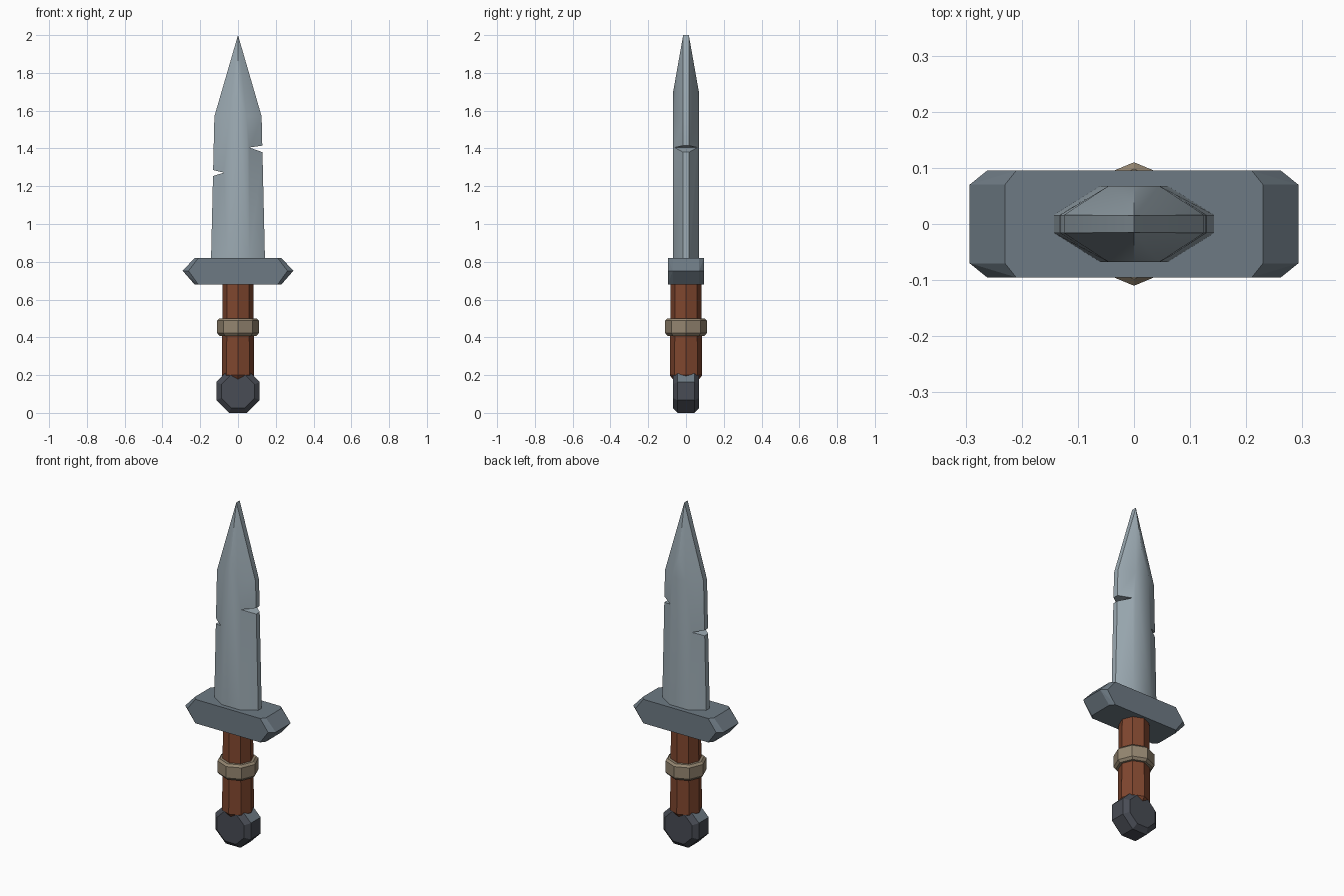
import bpy, bmesh, math

if "Cube" in bpy.data.objects:
    bpy.data.objects.remove(bpy.data.objects["Cube"])


def material(name, rgb):
    m = bpy.data.materials.new(name)
    m.diffuse_color = (*rgb, 1)
    m.use_nodes = True
    m.node_tree.nodes["Principled BSDF"].inputs["Base Color"].default_value = m.diffuse_color
    return m


BLADE = material("blade steel", (0.33, 0.40, 0.445))
GUARD = material("guard steel", (0.155, 0.195, 0.23))
DARK = material("dark iron", (0.065, 0.072, 0.089))
BROWN = material("brown leather", (0.215, 0.062, 0.028))
TAN = material("tan wrap", (0.30, 0.24, 0.165))


def hull(name, points, *mats):
    """Convex faceted solid around a set of points."""
    bm = bmesh.new()
    for p in points:
        bm.verts.new(p)
    bmesh.ops.convex_hull(bm, input=bm.verts[:])
    loose = [v for v in bm.verts if not v.link_faces]
    bmesh.ops.delete(bm, geom=loose, context='VERTS')
    bmesh.ops.dissolve_limit(bm, angle_limit=math.radians(1.5),
                             verts=bm.verts[:], edges=bm.edges[:])
    bmesh.ops.recalc_face_normals(bm, faces=bm.faces[:])
    me = bpy.data.meshes.new(name)
    bm.to_mesh(me)
    bm.free()
    for m in mats:
        me.materials.append(m)
    ob = bpy.data.objects.new(name, me)
    bpy.context.collection.objects.link(ob)
    return ob


def mirrored(points):
    """Repeat points across x = 0 and y = 0."""
    return list({(sx * x, sy * y, z) for x, y, z in points
                 for sx in (1, -1) for sy in (1, -1)})


def octagon(r, z):
    return [(r * math.cos(i * math.pi / 4), r * math.sin(i * math.pi / 4), z)
            for i in range(8)]


# Blade: flat middle, bevelled sides, ridged point
blade = hull("blade", mirrored([
    (0.143, 0.016, 0.80), (0.06, 0.068, 0.80),
    (0.125, 0.016, 1.57), (0.045, 0.068, 1.57),
    (0, 0.068, 1.70), (0, 0.015, 2.0)]), BLADE)

# Nicks cut through both edges
bpy.context.view_layer.objects.active = blade
nicks = [[(0.06, 1.405), (0.20, 1.425), (0.20, 1.355)],
         [(-0.075, 1.272), (-0.20, 1.302), (-0.20, 1.232)]]
for tri in nicks:
    cutter = hull("nick_cutter", [(x, y, z) for x, z in tri for y in (-0.2, 0.2)], BLADE)
    cutter.hide_render = True
    mod = blade.modifiers.new("nick", 'BOOLEAN')
    mod.operation = 'DIFFERENCE'
    mod.solver = 'EXACT'
    mod.object = cutter
    bpy.ops.object.modifier_apply(modifier=mod.name)
    bpy.data.objects.remove(cutter)
blade.select_set(True)
bpy.ops.object.shade_smooth_by_angle(angle=math.radians(36))

# Crossguard with pointed ends and chamfered corners
hull("guard", mirrored([
    (x, y, z) for y, top, tip in ((0.095, 0.21, 0.262), (0.07, 0.23, 0.293))
    for x, z in ((top, 0.82), (tip, 0.752), (top, 0.68))]), GUARD)

# Grip, narrowing slightly to the guard
hull("grip", octagon(0.06, 0.165) + octagon(0.086, 0.20)
     + octagon(0.085, 0.40) + octagon(0.081, 0.70), BROWN)

# Wrapped band around the grip
hull("grip_band", octagon(0.098, 0.408) + octagon(0.11, 0.422)
     + octagon(0.11, 0.488) + octagon(0.098, 0.50), TAN)

# Eight-sided pommel with chamfered faces
pts = []
for y, apothem in ((0.07, 0.088), (0.045, 0.115)):
    r = apothem / math.cos(math.pi / 8)
    for i in range(8):
        a = (i + 0.5) * math.pi / 4
        pts += [(r * math.cos(a), s * y, 0.115 + r * math.sin(a)) for s in (1, -1)]
pommel = hull("pommel", pts, DARK, GUARD)
for f in pommel.data.polygons:
    if f.normal.z > 0.5 and abs(f.normal.y) < 0.1:
        f.material_index = 1
